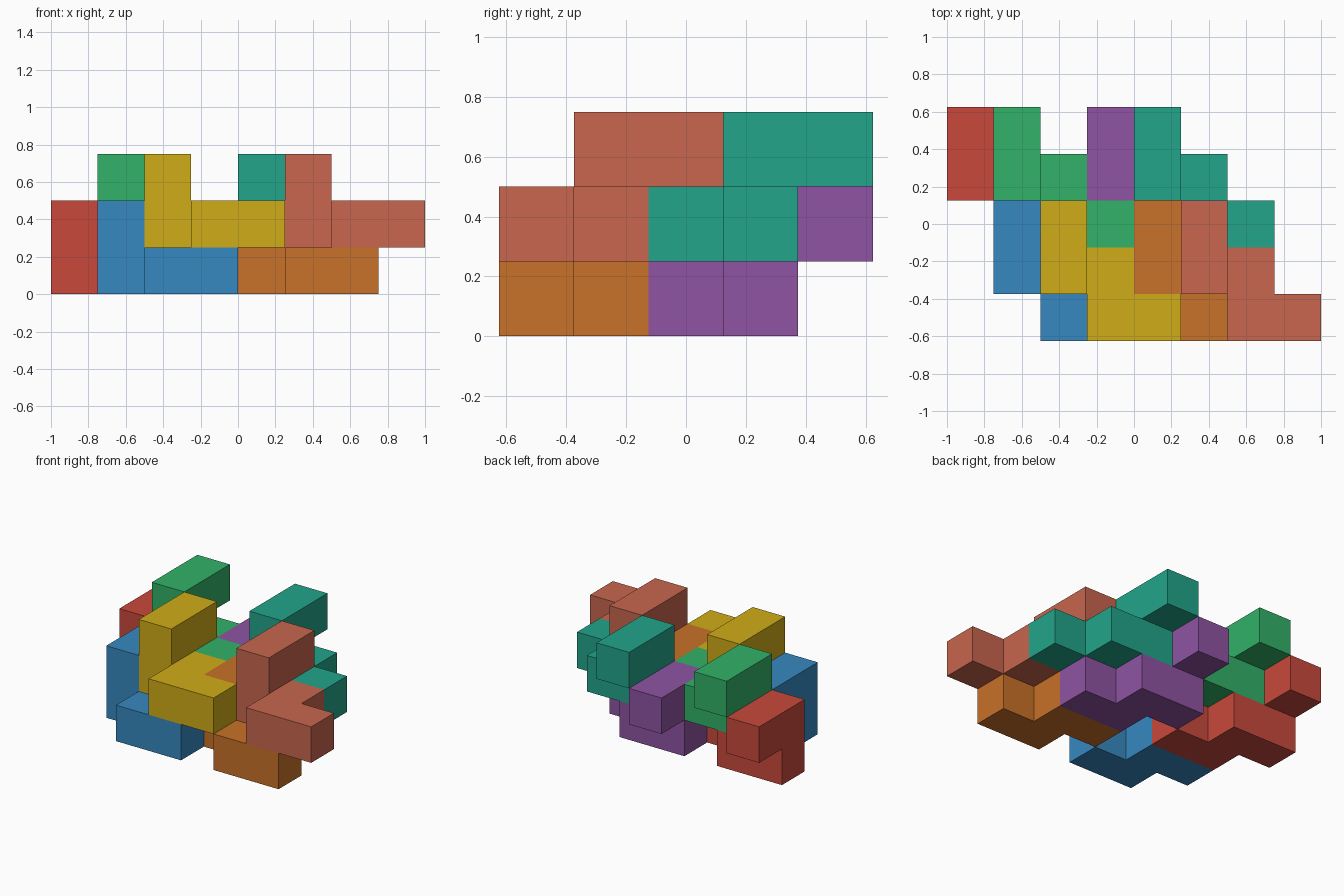
import bpy, bmesh
from mathutils import Vector

if "Cube" in bpy.data.objects:
    bpy.data.objects.remove(bpy.data.objects["Cube"])

CELL = 0.25
ORIGIN = Vector((-1.0, -0.625, 0.0))

# One six-cell stair-shaped block; all eight pieces are shifted copies of it
SHAPE = [(0, 2, 1), (0, 1, 1), (0, 1, 0), (1, 1, 0), (1, 0, 0), (2, 0, 0)]

# name: (grid offset, sRGB colour)
PIECES = {
    "red_block": ((0, 2, 0), (200, 73, 60)),
    "blue_block": ((1, 0, 0), (55, 137, 192)),
    "purple_block": ((3, 2, 0), (142, 84, 162)),
    "orange_block": ((4, 0, 0), (200, 113, 40)),
    "green_block": ((1, 2, 1), (50, 178, 104)),
    "yellow_block": ((2, 0, 1), (207, 172, 24)),
    "teal_block": ((4, 2, 1), (34, 165, 138)),
    "coral_block": ((5, 0, 1), (200, 102, 78)),
}


def linear(c):
    c /= 255
    return c / 12.92 if c <= 0.04045 else ((c + 0.055) / 1.055) ** 2.4


def block_mesh(name):
    """Join unit cells, drop the walls between them and merge flat faces."""
    bm = bmesh.new()
    cells = set(SHAPE)
    for cell in SHAPE:
        centre = Vector(cell) + Vector((0.5, 0.5, 0.5))
        cube = bmesh.ops.create_cube(bm, size=1.0)["verts"]
        bmesh.ops.translate(bm, verts=cube, vec=centre)
        inner = []
        for f in {f for v in cube for f in v.link_faces}:
            d = f.calc_center_median() - centre
            if tuple(round(c + 2 * s) for c, s in zip(cell, d)) in cells:
                inner.append(f)
        bmesh.ops.delete(bm, geom=inner, context='FACES')
    bmesh.ops.remove_doubles(bm, verts=bm.verts[:], dist=0.001)
    bmesh.ops.dissolve_limit(bm, angle_limit=0.01, verts=bm.verts[:], edges=bm.edges[:])
    bmesh.ops.recalc_face_normals(bm, faces=bm.faces[:])
    bmesh.ops.scale(bm, vec=(CELL, CELL, CELL), verts=bm.verts[:])
    mesh = bpy.data.meshes.new(name)
    bm.to_mesh(mesh)
    bm.free()
    return mesh


# Interlocked stack: four blocks on the ground, four on top
for name, (offset, rgb) in PIECES.items():
    obj = bpy.data.objects.new(name, block_mesh(name))
    obj.location = ORIGIN + Vector(offset) * CELL
    mat = bpy.data.materials.new(name + "_paint")
    mat.diffuse_color = (*[linear(c) for c in rgb], 1.0)
    mat.use_nodes = True
    mat.node_tree.nodes["Principled BSDF"].inputs["Base Color"].default_value = mat.diffuse_color
    obj.data.materials.append(mat)
    bpy.context.collection.objects.link(obj)
